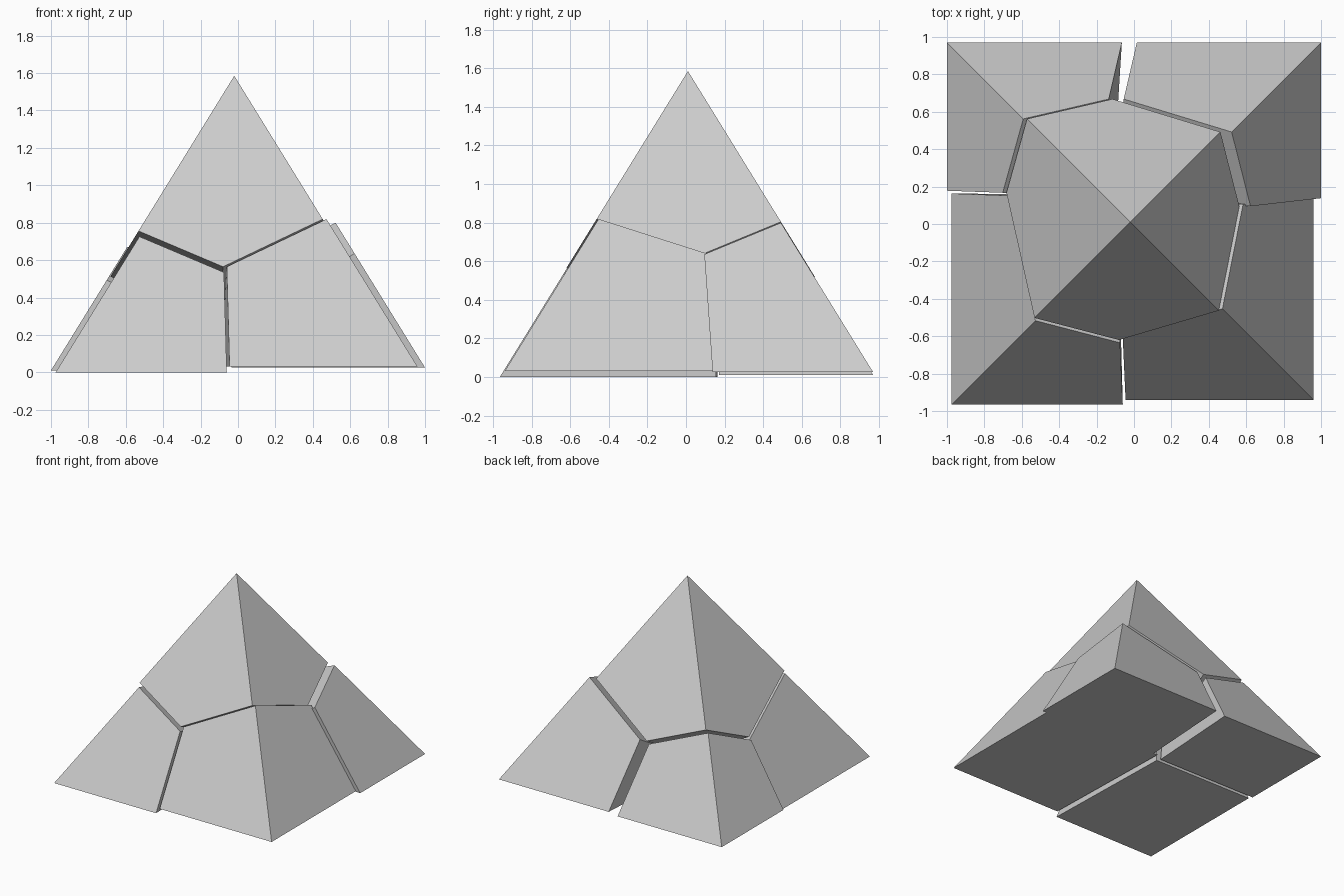
import bpy
import bmesh
from mathutils import Vector

if "Cube" in bpy.data.objects:
    bpy.data.objects.remove(bpy.data.objects["Cube"], do_unlink=True)

HALF, SLOPE = 0.96, 1.62
APEX = Vector((0, 0, HALF * SLOPE))

stone = bpy.data.materials.new("light_grey_stone")
stone.use_nodes = True
GREY = (0.604, 0.604, 0.604, 1)
stone.diffuse_color = GREY
stone.node_tree.nodes["Principled BSDF"].inputs["Base Color"].default_value = GREY


def on_slope(x, y):
    """Point on the sloping surface of the whole pyramid."""
    return Vector((x, y, SLOPE * (HALF - max(abs(x), abs(y)))))


# Where the cracks meet on each side face, on each sloping edge and on the ground
side = {"front": on_slope(-0.06, -0.63), "right": on_slope(0.583, 0.085),
        "back": on_slope(-0.095, 0.658), "left": on_slope(-0.662, 0.157)}
foot = {"front": on_slope(-0.045, -HALF), "right": on_slope(HALF, 0.128),
        "back": on_slope(-0.025, HALF), "left": on_slope(-HALF, 0.168)}
middle = Vector((-0.075, 0.16, 0))

# Corner pieces: neighbouring sides, corner signs, edge distance, drift
corners = {
    "front_left_corner_block": ("front", "left", -1, -1, 0.512, (-0.015, -0.005, 0)),
    "front_right_corner_block": ("front", "right", 1, -1, 0.473, (0, 0.02, 0.03)),
    "back_right_corner_block": ("back", "right", 1, 1, 0.482, (0.04, 0.01, 0.025)),
    "back_left_corner_block": ("back", "left", -1, 1, 0.552, (-0.04, 0.01, 0.01)),
}


def make_piece(name, cuts, keep, drift):
    """Cut the whole pyramid by planes, keeping the side that holds one point."""
    bm = bmesh.new()
    base = [bm.verts.new((x * HALF, y * HALF, 0))
            for x, y in ((-1, -1), (1, -1), (1, 1), (-1, 1))]
    tip = bm.verts.new(APEX)
    bm.faces.new(base[::-1])
    for i in range(4):
        bm.faces.new((base[i], base[(i + 1) % 4], tip))
    for a, b, c in cuts:
        normal = (b - a).cross(c - a).normalized()
        if (keep - a).dot(normal) > 0:
            normal.negate()
        bmesh.ops.bisect_plane(bm, geom=bm.verts[:] + bm.edges[:] + bm.faces[:],
                               dist=1e-5, plane_co=a, plane_no=normal, clear_outer=True)
        rim = [e for e in bm.edges if e.is_boundary]
        if rim:
            bmesh.ops.edgeloop_fill(bm, edges=rim)
    bmesh.ops.recalc_face_normals(bm, faces=bm.faces[:])
    mesh = bpy.data.meshes.new(name)
    bm.to_mesh(mesh)
    bm.free()
    mesh.materials.append(stone)
    obj = bpy.data.objects.new(name, mesh)
    obj.location = drift
    bpy.context.collection.objects.link(obj)


# Four corner blocks
cap_cuts = []
for name, (s1, s2, sx, sy, d, drift) in corners.items():
    cap_cut = (on_slope(sx * d, sy * d), side[s1], side[s2])
    cap_cuts.append(cap_cut)
    cuts = [cap_cut] + [(foot[s], side[s], middle) for s in (s1, s2)]
    make_piece(name, cuts, Vector((sx * HALF, sy * HALF, 0)), drift)

# Pointed top block
make_piece("top_block", cap_cuts, APEX, (-0.02, 0.01, 0.03))
